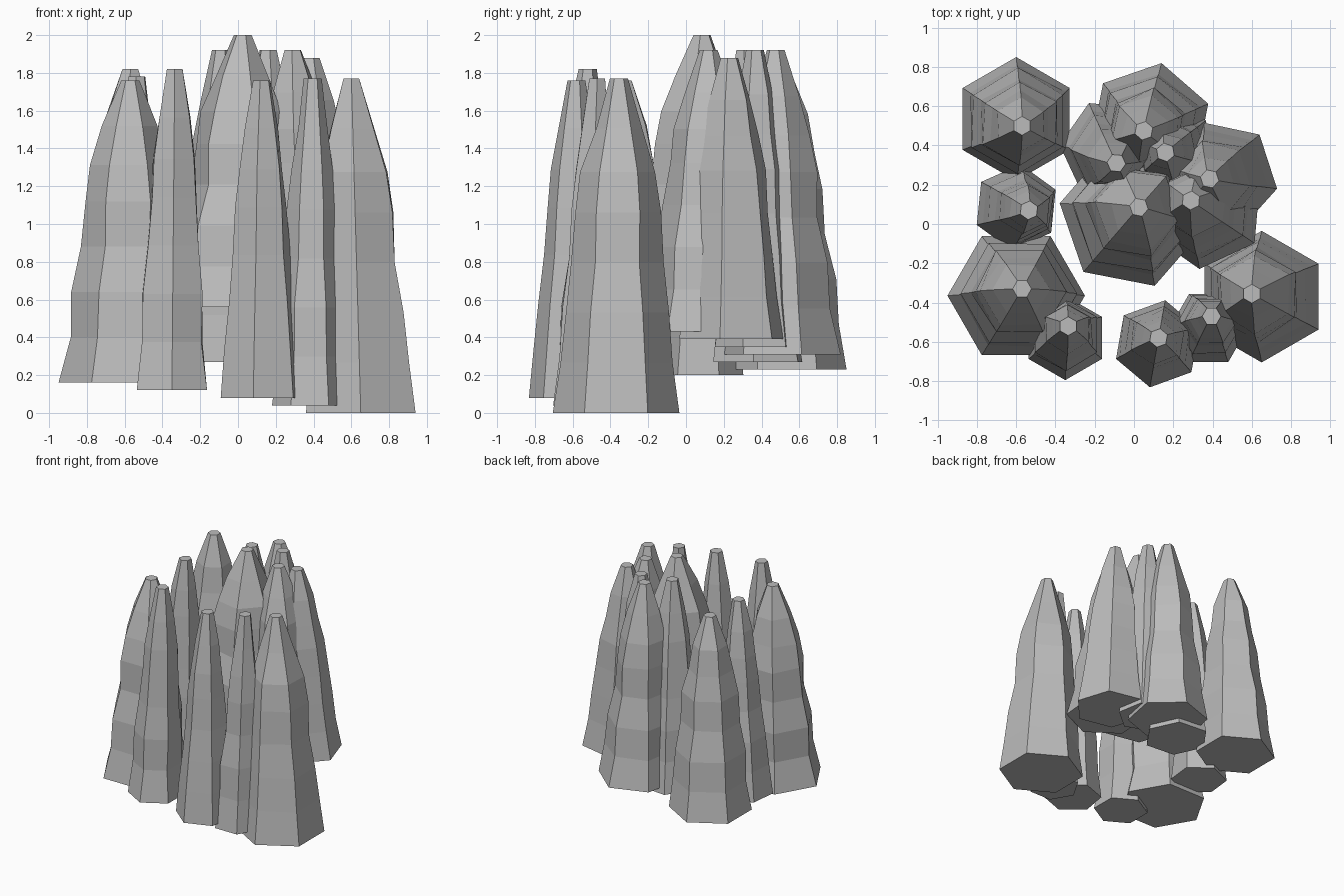
import bpy, bmesh, math, random

cube = bpy.data.objects.get("Cube")
if cube:
    bpy.data.objects.remove(cube, do_unlink=True)

# Single stone colour
stone = bpy.data.materials.new("grey_stone")
stone.use_nodes = True
GREY = (0.5, 0.5, 0.5, 1)
stone.diffuse_color = GREY
stone.node_tree.nodes["Principled BSDF"].inputs["Base Color"].default_value = GREY

SIDES = 6
TOP_RADIUS = 0.048
# Shared taper: (height fraction, radius fraction)
TAPER = [(0, 1), (0.15, 0.87), (0.3, 0.83), (0.45, 0.7),
         (0.6, 0.66), (0.72, 0.56), (0.85, 0.41)]


def spire(name, base, radius, turn, bottom, tip, top, seed):
    """Leaning six-sided rock spire with slightly uneven rings."""
    rng = random.Random(seed)
    bm = bmesh.new()
    rings = []
    for t, f in TAPER + [(1, TOP_RADIUS / radius)]:
        inner = 0 < t < 1
        wobble = rng.uniform(-0.03, 0.03) if inner else 0
        cx = base[0] + (tip[0] - base[0]) * t
        cy = base[1] + (tip[1] - base[1]) * t
        z = bottom + (top - bottom) * t
        ring = []
        for i in range(SIDES):
            a = math.radians(turn) + i * math.tau / SIDES
            r = radius * (f + wobble + (rng.uniform(-0.03, 0.03) if inner else 0))
            ring.append(bm.verts.new((cx + r * math.cos(a), cy + r * math.sin(a), z)))
        rings.append(ring)
    for low, high in zip(rings, rings[1:]):
        for i in range(SIDES):
            j = (i + 1) % SIDES
            bm.faces.new((low[i], low[j], high[j], high[i]))
    bm.faces.new(rings[0][::-1])
    bm.faces.new(rings[-1])
    mesh = bpy.data.meshes.new(name)
    bm.to_mesh(mesh)
    bm.free()
    mesh.materials.append(stone)
    bpy.context.collection.objects.link(bpy.data.objects.new(name, mesh))


# name, base centre, base radius, turn in degrees, bottom, tip centre, top
SPIRES = [
    ("front_right_large_spire", (0.65, -0.37), 0.335, 30, 0.0, (0.6, -0.355), 1.77),
    ("front_right_small_spire", (0.38, -0.53), 0.2, 0, 0.04, (0.395, -0.47), 1.77),
    ("front_middle_spire", (0.12, -0.61), 0.225, 20, 0.08, (0.125, -0.58), 1.76),
    ("front_left_small_spire", (-0.35, -0.58), 0.215, 30, 0.12, (-0.335, -0.52), 1.82),
    ("front_left_large_spire", (-0.6, -0.365), 0.35, 0, 0.16, (-0.57, -0.33), 1.76),
    ("side_left_spire", (-0.6, 0.085), 0.22, 24, 0.2, (-0.535, 0.07), 1.78),
    ("back_left_spire", (-0.6, 0.535), 0.315, 30, 0.23, (-0.57, 0.5), 1.82),
    ("inner_left_spire", (-0.12, 0.38), 0.26, 55, 0.27, (-0.09, 0.31), 1.92),
    ("back_spire", (0.08, 0.51), 0.315, 19, 0.31, (0.05, 0.475), 1.92),
    ("inner_back_spire", (0.19, 0.38), 0.23, 40, 0.35, (0.16, 0.365), 1.92),
    ("back_right_spire", (0.445, 0.24), 0.29, 48, 0.39, (0.385, 0.23), 1.88),
    ("inner_right_spire", (0.36, 0.08), 0.31, 25, 0.43, (0.29, 0.12), 1.92),
    ("centre_spire", (-0.015, 0.035), 0.37, 49, 0.56, (0.025, 0.085), 2.0),
]
for seed, args in enumerate(SPIRES):
    spire(*args, seed)
